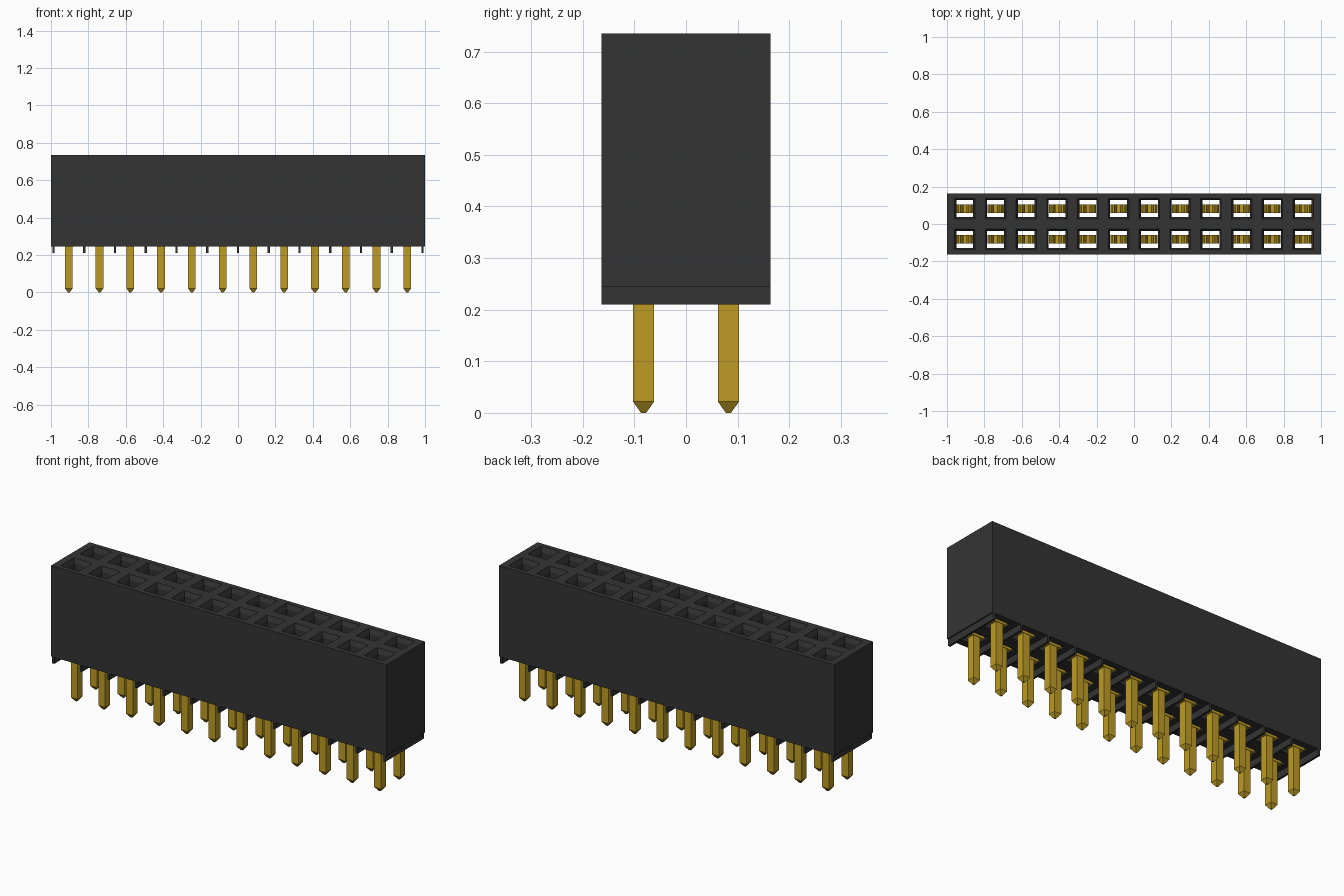
import bpy
import bmesh

COLS, PITCH = 12, 0.1645
ROW_Y = PITCH / 2
BASE, TOP, HALF_Y = 0.245, 0.735, 0.164

if "Cube" in bpy.data.objects:
    bpy.data.objects.remove(bpy.data.objects["Cube"])


def material(name, rgb):
    mat = bpy.data.materials.new(name)
    mat.use_nodes = True
    mat.diffuse_color = (*rgb, 1)
    mat.node_tree.nodes["Principled BSDF"].inputs["Base Color"].default_value = (*rgb, 1)
    return mat


BLACK = material("black plastic", (0.034, 0.034, 0.034))
GOLD = material("gold plating", (0.51, 0.33, 0.018))


def loft(bm, x, y, sections):
    """Capped stack of rectangles: (half width, half depth, z, x shift)."""
    rings = []
    for hx, hy, z, dx in sections:
        rings.append([bm.verts.new((x + dx + sx * hx, y + sy * hy, z))
                      for sx, sy in ((-1, -1), (1, -1), (1, 1), (-1, 1))])
    bm.faces.new(rings[0][::-1])
    bm.faces.new(rings[-1])
    for a, b in zip(rings, rings[1:]):
        for i in range(4):
            j = (i + 1) % 4
            bm.faces.new((a[i], a[j], b[j], b[i]))


def box(bm, x, y, hx, hy, z0, z1):
    loft(bm, x, y, [(hx, hy, z0, 0), (hx, hy, z1, 0)])


def finish(bm, name, mat):
    bmesh.ops.recalc_face_normals(bm, faces=bm.faces)
    mesh = bpy.data.meshes.new(name)
    bm.to_mesh(mesh)
    bm.free()
    mesh.materials.append(mat)
    obj = bpy.data.objects.new(name, mesh)
    bpy.context.collection.objects.link(obj)
    return obj


sites = [((c - (COLS - 1) / 2) * PITCH, y) for c in range(COLS) for y in (-ROW_Y, ROW_Y)]

# Housing block with a funnel-mouthed cavity through it at every site
bm = bmesh.new()
box(bm, 0, 0, 1, HALF_Y, BASE, TOP)
housing = finish(bm, "housing", BLACK)

bm = bmesh.new()
for x, y in sites:
    loft(bm, x, y, [(0.045, 0.045, BASE - 0.05, 0), (0.045, 0.045, TOP - 0.025, 0),
                    (0.055, 0.055, TOP, 0), (0.055, 0.055, TOP + 0.05, 0)])
cutter = finish(bm, "cavity_cutter", BLACK)
cutter.hide_render = True
cut = housing.modifiers.new("cavities", "BOOLEAN")
cut.object = cutter
cut.operation = "DIFFERENCE"
cut.solver = "EXACT"
bpy.context.view_layer.objects.active = housing
bpy.ops.object.modifier_apply(modifier=cut.name)
bpy.data.objects.remove(cutter)

# Thin standoff ribs under the housing, between the columns
bm = bmesh.new()
for c in range(COLS + 1):
    x = max(-0.994, min(0.994, (c - COLS / 2) * PITCH))
    box(bm, x, 0, 0.006, HALF_Y, 0.21, BASE)
finish(bm, "standoff_ribs", BLACK)

# Square solder pins with tapered tips
bm = bmesh.new()
for x, y in sites:
    loft(bm, x, y, [(0.005, 0.005, 0, 0), (0.0205, 0.0205, 0.022, 0), (0.0205, 0.0205, 0.262, 0)])
finish(bm, "solder_pins", GOLD)

# Fork contacts: a cross plate and two spring arms pinched near the top
bm = bmesh.new()
for x, y in sites:
    box(bm, x, y, 0.044, 0.0225, 0.25, 0.27)
    for s in (-1, 1):
        loft(bm, x, y, [(0.005, 0.0225, z, s * dx) for z, dx in
                        ((0.27, 0.039), (0.36, 0.039), (0.56, 0.013), (0.62, 0.028))])
finish(bm, "fork_contacts", GOLD)
